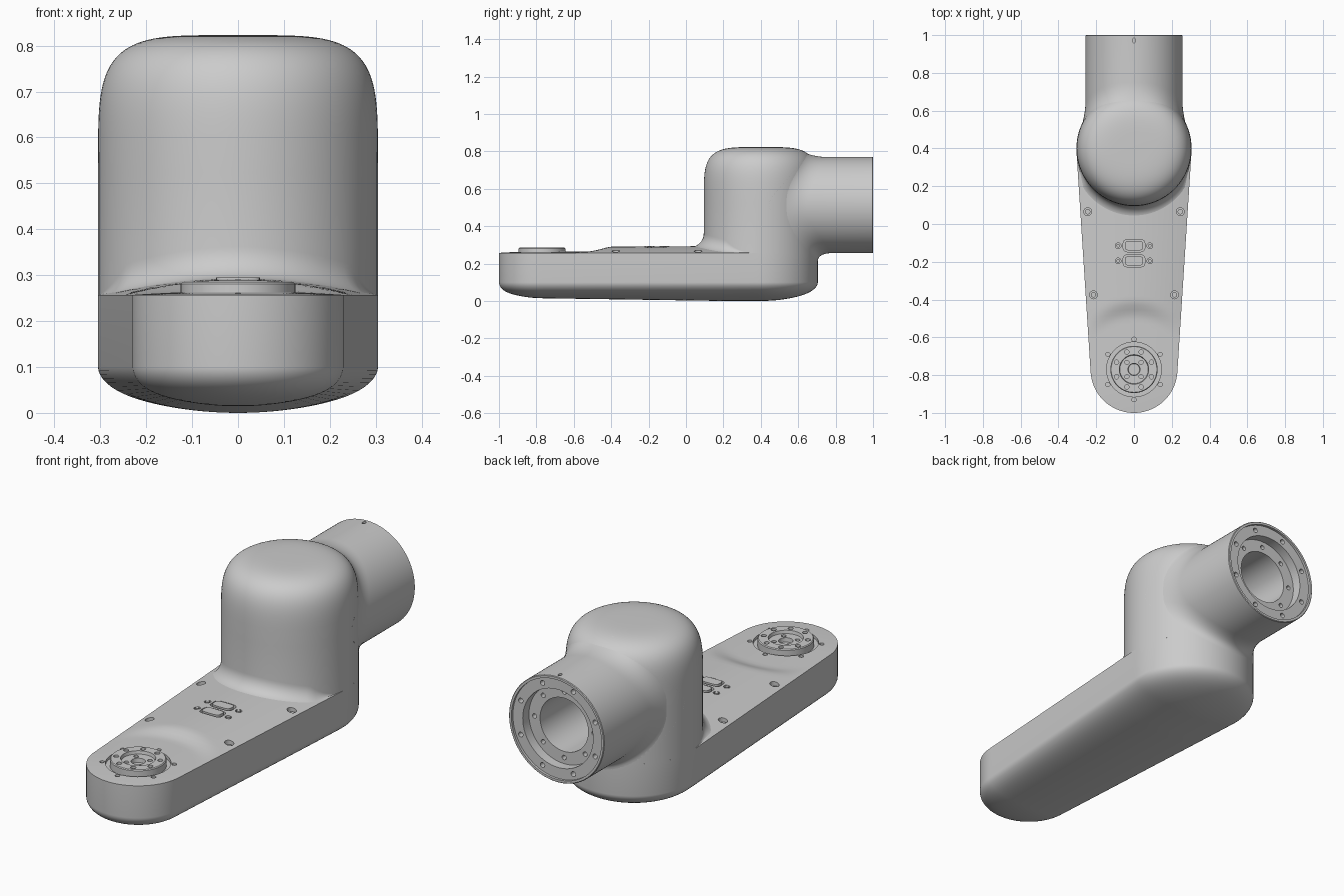
import bpy, bmesh, math
from math import sin, cos, pi, hypot, sqrt
from mathutils import Matrix, Vector

if "Cube" in bpy.data.objects:
    bpy.data.objects.remove(bpy.data.objects["Cube"])

R, RF = 0.305, 0.23          # hub and tip radius of the arm
YH, YF = 0.40, -0.77         # hub and tip centre
A0 = math.asin((RF - R) / (YH - YF))
TZ, TR = 0.513, 0.257        # tube axis height and radius


def finish(name, bm):
    bmesh.ops.remove_doubles(bm, verts=bm.verts, dist=1e-5)
    bmesh.ops.recalc_face_normals(bm, faces=bm.faces)
    me = bpy.data.meshes.new(name)
    bm.to_mesh(me)
    bm.free()
    ob = bpy.data.objects.new(name, me)
    bpy.context.collection.objects.link(ob)
    return ob


def loft(name, rows, closed=False):
    """Skin closed rings of points; closed also joins the last ring to the first."""
    bm = bmesh.new()
    vs = [[bm.verts.new(p) for p in row] for row in rows]
    n = len(rows[0])
    for i in range(len(rows) if closed else len(rows) - 1):
        a, b = vs[i], vs[(i + 1) % len(rows)]
        for k in range(n):
            bm.faces.new((a[k], a[(k + 1) % n], b[(k + 1) % n], b[k]))
    return finish(name, bm)


def lathe(name, profile, x, y, n=64):
    return loft(name, [[(x + r * cos(2 * pi * k / n), y + r * sin(2 * pi * k / n), z)
                        for k in range(n)] for r, z in profile])


def prism(bm, mat, a, b, depth, exp=2.0, n=24):
    """Superellipse prism from local z = -depth to +depth."""
    rings = []
    for z in (-depth, depth):
        ring = []
        for k in range(n):
            c, s = cos(2 * pi * k / n), sin(2 * pi * k / n)
            ring.append(bm.verts.new(mat @ Vector((
                a * math.copysign(abs(c) ** (2 / exp), c),
                b * math.copysign(abs(s) ** (2 / exp), s), z))))
        rings.append(ring)
    lo, hi = rings
    for k in range(n):
        bm.faces.new((lo[k], lo[(k + 1) % n], hi[(k + 1) % n], hi[k]))
    bm.faces.new(lo[::-1])
    bm.faces.new(hi)


def prisms(name, items):
    bm = bmesh.new()
    for loc, a, b, depth, exp, axis in items:
        rot = Matrix.Rotation(pi / 2, 4, 'X') if axis == 'Y' else Matrix()
        prism(bm, Matrix.Translation(loc) @ rot, a, b, depth, exp, 64 if a > 0.1 else 20)
    return finish(name, bm)


def cut(ob, items):
    cutter = prisms(ob.name + "_cutter", items)
    cutter.hide_render = True
    mod = ob.modifiers.new("holes", 'BOOLEAN')
    mod.operation, mod.solver, mod.object = 'DIFFERENCE', 'EXACT', cutter
    bpy.context.view_layer.objects.active = ob
    bpy.ops.object.modifier_apply(modifier=mod.name)
    bpy.data.objects.remove(cutter)


def hole(x, y, z, r, depth, axis='Z'):
    return ((x, y, z), r, r, depth, 2.0, axis)


def circle(n, r, off=0.0):
    return [(r * cos(off + 2 * pi * k / n), r * sin(off + 2 * pi * k / n)) for k in range(n)]


def top_z(s, x, y):
    """Crowned arm top, lowered to a pocket around the tip flange."""
    t = min(1, max(0, (hypot(x, y - YF) - 0.27) / 0.10))
    t = t * t * (3 - 2 * t)
    return 0.257 + (0.008 + (0.025 + 0.006 * (y + 0.4)) * t) * (1 - s * s)


# Arm: tapered outline lofted from crowned top, over the wall, to bowed underside
stations, m = [], 48
for k in range(m):
    stations.append((YH, A0 + (pi - 2 * A0) * k / m, R))
for k in range(m):
    stations.append((YH + (YF - YH) * k / m, pi - A0, R + (RF - R) * k / m))
for k in range(m):
    stations.append((YF, pi - A0 + (pi + 2 * A0) * k / m, RF))
for k in range(m):
    stations.append((YF + (YH - YF) * k / m, A0, RF + (R - RF) * k / m))


def arm_ring(s, top):
    ring = []
    for cy, a, r in stations:
        x, y = s * r * cos(a), cy + s * r * sin(a)
        if top:
            z = top_z(s, x, y)
        else:
            z = 0.055 * s * s + 0.045 * (1 - sqrt(max(0, 1 - s ** 8))) \
                + 0.015 * max(0, 0.2 - y) * (1 - s * s)
        ring.append((x, y, z))
    return ring


steps = [sin(pi / 2 * i / 18) for i in range(19)]
arm = loft("arm", [arm_ring(s, True) for s in steps] +
           [arm_ring(s, False) for s in reversed(steps)])

# Arm holes: flange recess, cover screws, connector pockets
cover = [(sx * x, y) for sx in (-1, 1) for x, y in ((0.245, 0.065), (0.215, -0.375))]
plug_y = (-0.115, -0.195)
cuts = [hole(0, YF, 0.30, 0.145, 0.052)]
cuts += [hole(x, y, 0.28, 0.021, 0.045) for x, y in cover]
cuts += [hole(x, YF + y, 0.28, 0.011, 0.045) for x, y in circle(6, 0.16, pi / 6)]
for y in plug_y:
    cuts.append(((0, y, 0.30), 0.058, 0.034, 0.03, 4.0, 'Z'))
    cuts += [hole(sx * 0.084, y, 0.30, 0.015, 0.03) for sx in (-1, 1)]
cut(arm, cuts)

# Screw heads and connectors sitting in the pockets
screws = prisms("cover_screws", [hole(x, y, 0.24, 0.014, 0.012) for x, y in cover] +
                [hole(sx * 0.084, y, 0.27, 0.009, 0.02) for sx in (-1, 1) for y in plug_y])
plugs = prisms("connectors", [((0, y, 0.275), 0.048, 0.026, 0.02, 4.0, 'Z') for y in plug_y])

# Tip flange with bolt circles
flange = lathe("tip_flange", [(0, 0.235), (0.125, 0.235), (0.125, 0.281), (0.121, 0.285),
                              (0.078, 0.285), (0.075, 0.270), (0.032, 0.270),
                              (0.030, 0.250), (0, 0.250)], 0, YF)
cut(flange, [hole(x, YF + y, 0.285, 0.012, 0.02) for x, y in circle(8, 0.1, pi / 8)] +
    [hole(x, YF + y, 0.275, 0.011, 0.015) for x, y in circle(4, 0.053, pi / 4)])


# Hub: domed cylinder whose foot fillets into the arm and fades out at its sides
def hub_r(z):
    h = min(1, max(0, (z - 0.523) / 0.30))
    return R * (1 - h ** 4.4) ** (1 / 4.4)


N = 96
angles = [2 * pi * k / N for k in range(N)]


def hub_foot(q):
    ring = []
    for a in angles:
        ux, uy = cos(a), sin(a)
        f = 0.0
        if uy < sin(A0):
            f = min(0.065, R / (abs(ux) * cos(A0) + uy * sin(A0)) - R)
        f = max(f, 0.0)
        rb = R + f
        x, y = rb * ux, YH + rb * uy
        s = 1.0 if y >= YH else min(1, abs(x) / (R - (YH - y) * 0.0641))
        r = rb - f * sin(q)
        ring.append((r * ux, YH + r * uy, top_z(s, x, y) - 0.002 + 1.1 * f * (1 - cos(q))))
    return ring


def flat_ring(r, z):
    return [(r * cos(a), YH + r * sin(a), z) for a in angles]


rows = [flat_ring(0, 0.2)]
rows += [[(p[0], p[1], p[2]) for p in hub_foot(pi / 2 * i / 10)] for i in range(11)]
for i in range(29):
    t = pi / 2 * i / 28
    rows.append(flat_ring(R * max(0, cos(t)) ** (2 / 4.4) if i < 28 else 0,
                          0.523 + 0.30 * sin(t) ** (2 / 4.4)))
hub = loft("hub", rows)
cut(hub, [hole(0, 0.73, TZ, 0.131, 0.33, 'Y')])


# Tube: flared onto the hub, stepped mounting face and bore at the back
def on_hub(rho, a):
    x, z = rho * cos(a), TZ + rho * sin(a)
    return Vector((x, YH + sqrt(max(0, hub_r(z) ** 2 - x * x)), z))


rows = []
for i in range(11):
    t, row = i / 10, []
    for a in angles:
        p2, p1 = on_hub(TR + 0.045, a), on_hub(TR, a)
        p0 = p1 + Vector((0, 0.08, 0))
        row.append(p2 * (1 - t) ** 2 + p1 * 2 * t * (1 - t) + p0 * t * t)
    rows.append(row)
for r, y in ((TR, 0.997), (0.254, 1.0), (0.243, 1.0), (0.243, 0.988), (0.19, 0.988),
             (0.19, 0.94), (0.13, 0.94), (0.13, 0.50)):
    rows.append([(r * cos(a), y, TZ + r * sin(a)) for a in angles])
tube = loft("tube", rows, closed=True)
cut(tube, [hole(x, 0.99, TZ + z, 0.012, 0.03, 'Y') for x, z in circle(8, 0.217, pi / 8)] +
    [hole(x, 0.94, TZ + z, 0.011, 0.03, 'Y') for x, z in circle(8, 0.16)] +
    [((0, 0.972, TZ + TR), 0.008, 0.013, 0.012, 2.0, 'Z')])

# Smooth shading with crisp edges
for ob in (arm, screws, plugs, flange, hub, tube):
    bpy.ops.object.select_all(action='DESELECT')
    ob.select_set(True)
    bpy.context.view_layer.objects.active = ob
    bpy.ops.object.shade_smooth_by_angle(angle=math.radians(35))
